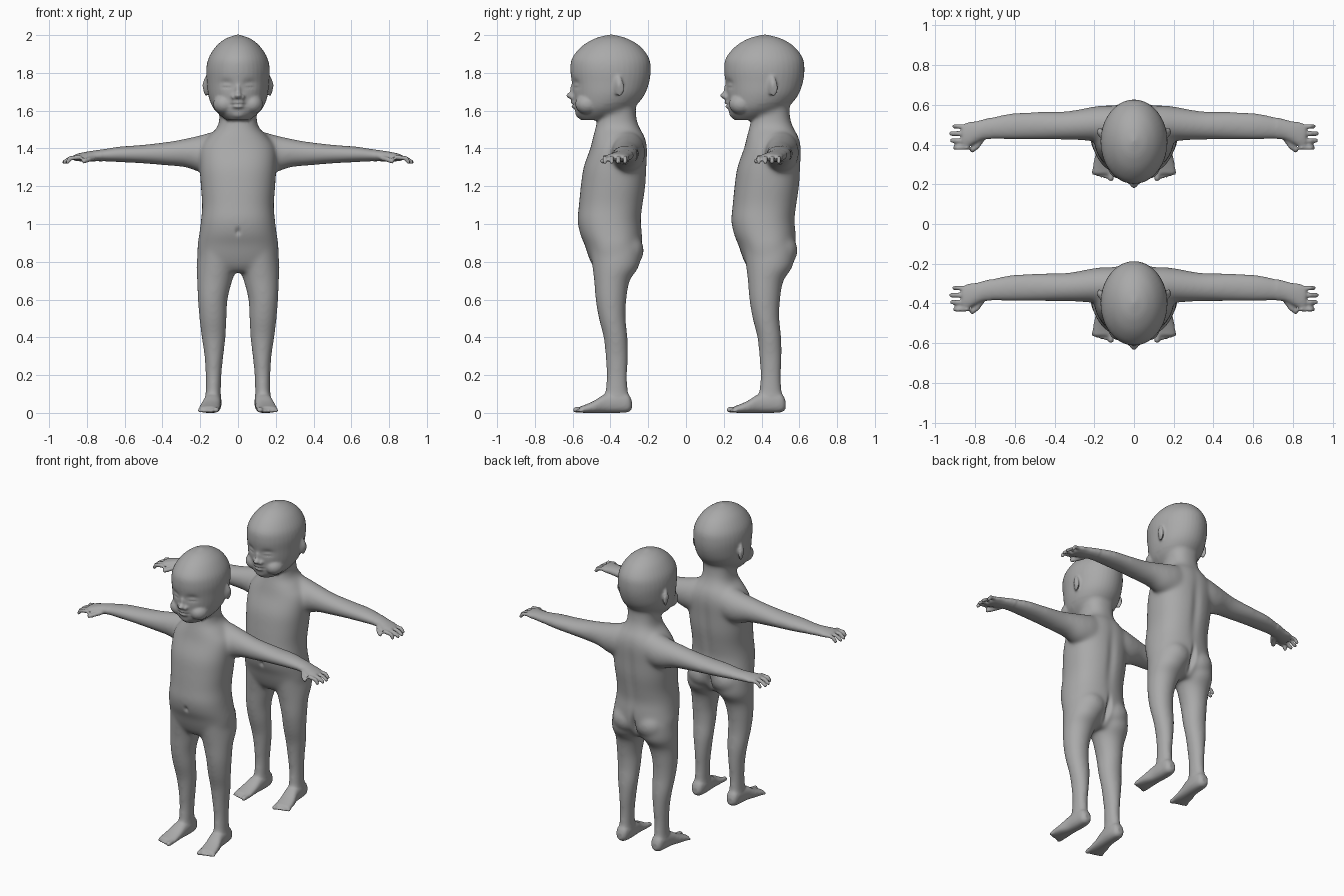
import bpy
import bmesh
import math
from mathutils import Matrix, Vector

cube = bpy.data.objects.get("Cube")
if cube:
    bpy.data.objects.remove(cube, do_unlink=True)


def catmull(p0, p1, p2, p3, t):
    return 0.5 * (2 * p1 + (p2 - p0) * t + (2 * p0 - 5 * p1 + 4 * p2 - p3) * t * t
                  + (3 * p1 - p0 - 3 * p2 + p3) * t ** 3)


def loft(bm, axis, rows, power=2.0, sides=40, steps=5):
    """Skin rounded sections; each row is a position and two (low, high) ranges."""
    dense = []
    last = len(rows) - 1
    for i in range(last):
        around = [rows[max(0, min(last, i + k))] for k in (-1, 0, 1, 2)]
        for s in range(steps):
            dense.append([catmull(*column, s / steps) for column in zip(*around)])
    dense.append(rows[last])

    def bend(value):
        return math.copysign(abs(value) ** (2 / power), value)

    rings = []
    for t, a0, a1, b0, b1 in dense:
        ring = []
        for k in range(sides):
            angle = 2 * math.pi * k / sides
            a = (a0 + a1) / 2 + (a1 - a0) / 2 * bend(math.cos(angle))
            b = (b0 + b1) / 2 + (b1 - b0) / 2 * bend(math.sin(angle))
            place = {"x": (t, a, b), "y": (a, t, b), "z": (a, b, t)}[axis]
            ring.append(bm.verts.new(place))
        rings.append(ring)
    for low, high in zip(rings, rings[1:]):
        for k in range(sides):
            n = (k + 1) % sides
            bm.faces.new((low[k], low[n], high[n], high[k]))
    bm.faces.new(rings[0])
    bm.faces.new(rings[-1])


def symmetric(rows):
    return [(z, -half, half, front, back) for z, half, front, back in rows]


def ellipsoid(bm, centre, radii, turn=0.0, tilt=0.0):
    matrix = (Matrix.Translation(centre) @ Matrix.Rotation(turn, 4, "Z")
              @ Matrix.Rotation(tilt, 4, "X") @ Matrix.Diagonal((*radii, 1)))
    bmesh.ops.create_icosphere(bm, subdivisions=3, radius=1, matrix=matrix)


def digit(bm, points, radius):
    """Rounded finger or toe along a path."""
    for start, end in zip(points, points[1:]):
        for k in range(9):
            spot = Vector(start).lerp(Vector(end), k / 8)
            bmesh.ops.create_icosphere(bm, subdivisions=2, radius=radius,
                                       matrix=Matrix.Translation(spot))


# Paired parts, modelled on the +x side
side = bmesh.new()

# Arm and palm
loft(side, "x", [
    (.04, 0, .17, 1.29, 1.49), (.12, 0, .19, 1.27, 1.49),
    (.2, .01, .185, 1.275, 1.47), (.28, .015, .17, 1.3, 1.452),
    (.36, .017, .16, 1.308, 1.437), (.5, .017, .158, 1.32, 1.42),
    (.63, .017, .15, 1.327, 1.41), (.74, .02, .125, 1.332, 1.392),
    (.79, .005, .112, 1.33, 1.385), (.84, -.02, .105, 1.332, 1.375),
    (.865, -.015, .09, 1.335, 1.368)])

# Fingers and thumb
for i, reach in enumerate((.915, .93, .928, .912)):
    y = .085 - .036 * i
    digit(side, [(.84, y, 1.354), (.89, y, 1.348), (reach - .01, y, 1.328)], .0125)
digit(side, [(.765, .02, 1.348), (.79, -.015, 1.342), (.815, -.035, 1.333)], .0145)

# Leg
loft(side, "z", [
    (.03, .09, .175, -.03, .11), (.12, .09, .172, -.02, .1),
    (.2, .087, .172, -.014, .097), (.3, .077, .178, -.02, .1),
    (.4, .065, .193, -.03, .098), (.5, .06, .205, -.055, .088),
    (.6, .055, .213, -.072, .092), (.7, .03, .217, -.08, .11),
    (.78, .005, .22, -.09, .16), (.88, .01, .21, -.1, .165)])

# Foot
loft(side, "y", [
    (.12, .112, .152, .02, .065), (.1, .094, .17, .004, .1),
    (.05, .087, .177, 0, .11), (-.02, .09, .183, 0, .1),
    (-.08, .094, .2, 0, .064), (-.13, .096, .208, 0, .042),
    (-.155, .1, .206, .002, .034)], power=2.4)

# Toes
for i in range(5):
    x = .116 + .021 * i + (.004 if i else 0)
    radius = .0105 if i else .016
    digit(side, [(x - .004, -.13, .02), (x, -.178 + .007 * i, radius)], radius)

# Ear, cheek, eyelid, nostril wing and buttock
ellipsoid(side, (.168, .05, 1.73), (.011, .031, .056), -.3, .15)
ellipsoid(side, (.072, -.115, 1.635), (.06, .065, .055))
ellipsoid(side, (.021, -.192, 1.672), (.016, .018, .013))
ellipsoid(side, (.09, .1, .86), (.095, .085, .09))

# Central parts
body = bmesh.new()

# Torso and neck
loft(body, "z", symmetric([
    (.745, .1, -.06, .1), (.78, .19, -.088, .13), (.83, .213, -.11, .16),
    (.89, .214, -.13, .175), (.95, .205, -.155, .175), (1.02, .196, -.167, .17),
    (1.1, .19, -.16, .18), (1.2, .197, -.15, .195), (1.3, .203, -.135, .2),
    (1.4, .2, -.1, .203), (1.46, .16, -.085, .19), (1.51, .112, -.072, .162),
    (1.56, .099, -.06, .145), (1.64, .1, -.04, .14)]), power=2.3)

# Head
loft(body, "z", symmetric([
    (1.55, .06, -.15, .02), (1.58, .1, -.175, .08), (1.62, .135, -.184, .135),
    (1.68, .157, -.19, .185), (1.75, .165, -.198, .212), (1.82, .168, -.205, .22),
    (1.88, .155, -.195, .21), (1.94, .117, -.145, .165), (1.98, .068, -.08, .1),
    (1.998, .02, -.02, .04), (2.003, .004, .006, .014)]))

# Nose, lips and chin
ellipsoid(body, (0, -.203, 1.68), (.02, .024, .018))
ellipsoid(body, (0, -.19, 1.71), (.014, .018, .035))
ellipsoid(body, (0, -.182, 1.643), (.037, .021, .011))
ellipsoid(body, (0, -.18, 1.622), (.032, .021, .011))
ellipsoid(body, (0, -.145, 1.585), (.045, .034, .028))

# Mirror the paired parts and gather everything
for flip in (1, -1):
    copy = {v: body.verts.new((v.co.x * flip, v.co.y, v.co.z)) for v in side.verts}
    for face in side.faces:
        body.faces.new([copy[v] for v in face.verts])
bmesh.ops.recalc_face_normals(body, faces=body.faces[:])
parts = bpy.data.meshes.new("figure_parts")
body.to_mesh(parts)
body.free()
side.free()

# Fuse the parts into one skin
blank = bpy.data.objects.new("figure_blank", parts)
bpy.context.collection.objects.link(blank)
fuse = blank.modifiers.new("fuse", "REMESH")
fuse.mode = "VOXEL"
fuse.voxel_size = .0075
soften = blank.modifiers.new("soften", "SMOOTH")
soften.factor = .5
soften.iterations = 5
graph = bpy.context.evaluated_depsgraph_get()
skin = bpy.data.meshes.new_from_object(blank.evaluated_get(graph))
skin.name = "figure_skin"
bpy.data.objects.remove(blank, do_unlink=True)
bpy.data.meshes.remove(parts)

# Blend the joints, leaving face, hands and feet crisp
bm = bmesh.new()
bm.from_mesh(skin)


def is_joint(p):
    trunk = .1 < p.z < 1.53 and abs(p.x) < .72
    nape = 1.5 < p.z < 1.64 and p.y > -.03 and abs(p.x) < .14
    return trunk or nape


joints = [v for v in bm.verts if is_joint(v.co)]
for _ in range(22):
    bmesh.ops.smooth_vert(bm, verts=joints, factor=.5, use_axis_x=True,
                          use_axis_y=True, use_axis_z=True)

# Soft strokes: centre, reach, push
strokes = [
    ((.062, -.18, 1.74), (.036, .05, .024), (0, .013, 0)),     # eye socket
    ((.062, -.18, 1.733), (.024, .05, .014), (0, -.008, 0)),   # eyelid
    ((.062, -.18, 1.724), (.025, .05, .004), (0, .006, 0)),    # closed lid line
    ((0, -.2, 1.632), (.036, .04, .004), (0, .009, 0)),        # mouth line
    ((.184, .05, 1.735), (.02, .015, .03), (-.008, 0, 0)),     # ear hollow
    ((0, -.165, .96), (.012, .05, .018), (0, .012, 0)),        # navel
    ((0, .18, .84), (.014, .07, .07), (0, -.03, 0)),           # buttock cleft
    ((0, .19, 1.2), (.03, .06, .2), (0, -.01, 0)),             # spine
]
for v in bm.verts:
    here = Vector((abs(v.co.x), v.co.y, v.co.z))
    for centre, reach, push in strokes:
        d = sum(((h - c) / r) ** 2 for h, c, r in zip(here, centre, reach))
        if d < 8:
            move = Vector(push) * math.exp(-d)
            v.co += Vector((math.copysign(move.x, v.co.x), move.y, move.z))
    v.co.z = max(v.co.z, 0)
bm.to_mesh(skin)
bm.free()
for polygon in skin.polygons:
    polygon.use_smooth = True

# Plain grey colour
grey = bpy.data.materials.new("plain_grey")
grey.use_nodes = True
grey.diffuse_color = (.4, .4, .4, 1)
grey.node_tree.nodes["Principled BSDF"].inputs["Base Color"].default_value = (.4, .4, .4, 1)
skin.materials.clear()
skin.materials.append(grey)

# Two identical figures, one behind the other
for name, y in (("front_figure", -.407), ("back_figure", .407)):
    figure = bpy.data.objects.new(name, skin)
    figure.location.y = y
    bpy.context.collection.objects.link(figure)
